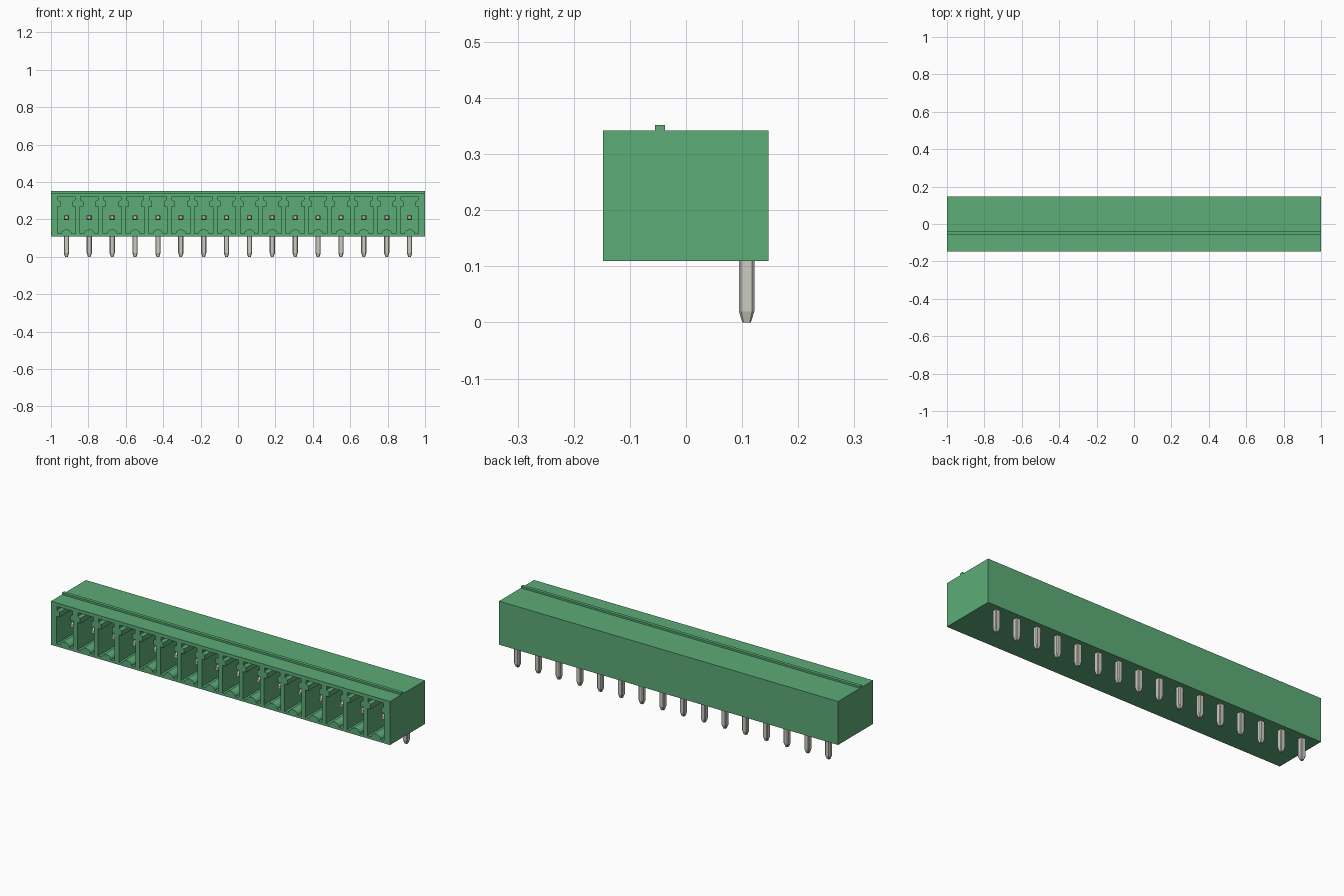
import bpy, bmesh, math

old = bpy.data.objects.get("Cube")
if old:
    bpy.data.objects.remove(old)

COUNT, PITCH = 16, 0.1223
FRONT, BACK, BOTTOM, TOP = -0.148, 0.147, 0.11, 0.342
POCKET_BACK = 0.05
PIN_Y, PIN_Z, PIN_HALF = 0.108, 0.21, 0.0138


def material(name, colour, metallic=0.0):
    m = bpy.data.materials.new(name)
    m.use_nodes = True
    m.diffuse_color = (*colour, 1)
    m.node_tree.nodes["Principled BSDF"].inputs["Base Color"].default_value = (*colour, 1)
    return m


green = material("green plastic", (0.107, 0.412, 0.185))
metal = material("tin grey", (0.61, 0.604, 0.539))


def make_object(name, bm, mat):
    bmesh.ops.recalc_face_normals(bm, faces=bm.faces)
    mesh = bpy.data.meshes.new(name)
    bm.to_mesh(mesh)
    bm.free()
    mesh.materials.append(mat)
    ob = bpy.data.objects.new(name, mesh)
    bpy.context.collection.objects.link(ob)
    return ob


def loft(bm, rings):
    """Skin a list of equal-length point rings and cap both ends."""
    loops = [[bm.verts.new(p) for p in ring] for ring in rings]
    n = len(loops[0])
    for a, b in zip(loops, loops[1:]):
        for i in range(n):
            j = (i + 1) % n
            bm.faces.new((a[i], a[j], b[j], b[i]))
    bm.faces.new(loops[0])
    bm.faces.new(loops[-1])


def chamfered_square(half, cut):
    k = half - cut
    return [(half, -k), (half, k), (k, half), (-k, half),
            (-half, k), (-half, -k), (-k, -half), (k, -half)]


# Housing: side profile with the top rib, run along the full width
profile = [(FRONT, BOTTOM), (BACK, BOTTOM), (BACK, TOP), (-0.037, TOP),
           (-0.037, 0.352), (-0.055, 0.352), (-0.055, TOP), (FRONT, TOP)]
bm = bmesh.new()
loft(bm, [[(x, y, z) for y, z in profile] for x in (-1, 1)])
housing = make_object("housing", bm, green)

# Pocket outline: keyed top, straight sides, arched floor
right = [(0.049, 0.124), (0.049, 0.27), (0.032, 0.27), (0.032, 0.296),
         (0.046, 0.304), (0.046, 0.323)]
left = [(-x, z) for x, z in reversed(right)]
arch = [(-0.028 * math.cos(math.pi * i / 10),
         0.124 + 0.022 * math.sin(math.pi * i / 10)) for i in range(11)]
outline = right + left + arch
centres = [(i - (COUNT - 1) / 2) * PITCH for i in range(COUNT)]

bm = bmesh.new()
for cx in centres:
    loft(bm, [[(cx + x, y, z) for x, z in outline]
              for y in (FRONT - 0.05, POCKET_BACK)])
cutter = make_object("pocket_cutter", bm, green)
cutter.hide_render = True

cut = housing.modifiers.new("pockets", 'BOOLEAN')
cut.operation = 'DIFFERENCE'
cut.solver = 'EXACT'
cut.object = cutter
bpy.context.view_layer.objects.active = housing
bpy.ops.object.modifier_apply(modifier=cut.name)
bpy.data.objects.remove(cutter)

# Pins: a contact in each pocket and a solder leg below, both with tapered tips
shaft = chamfered_square(PIN_HALF, 0.004)
tip = chamfered_square(0.0075, 0.002)
for number, cx in enumerate(centres, 1):
    bm = bmesh.new()
    loft(bm, [[(cx + a, PIN_Y + b, z) for a, b in ring]
              for ring, z in ((tip, 0), (shaft, 0.02), (shaft, PIN_Z))])
    loft(bm, [[(cx + a, y, PIN_Z + b) for a, b in ring]
              for ring, y in ((tip, -0.09), (shaft, -0.07), (shaft, PIN_Y))])
    make_object(f"pin_{number}", bm, metal)
